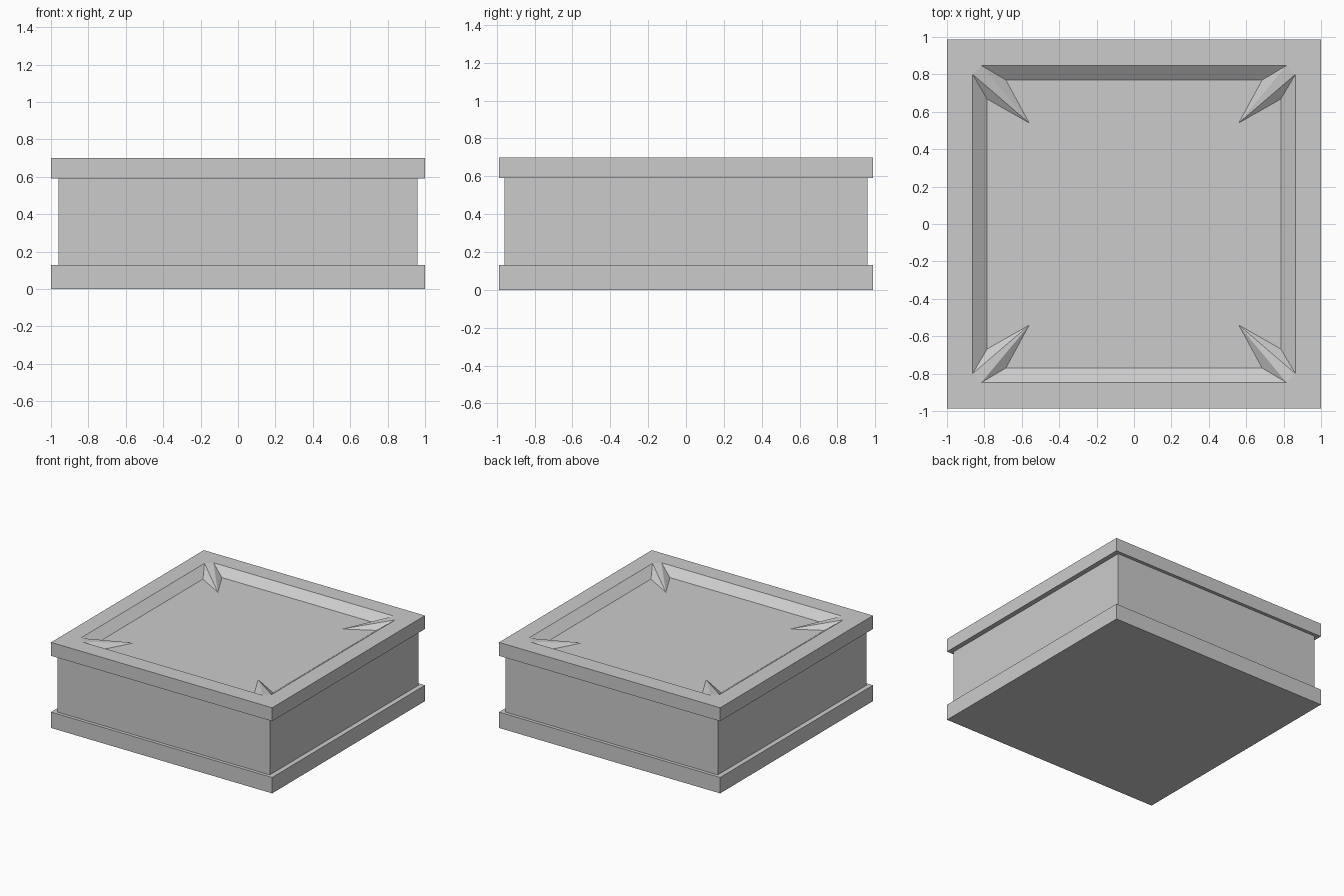
import bpy, bmesh

if "Cube" in bpy.data.objects:
    bpy.data.objects.remove(bpy.data.objects["Cube"])

CORNERS = [(-1, -1), (1, -1), (1, 1), (-1, 1)]
DEPTH = 0.987          # half size of the slabs in y
Z_TOP, Z_FLOOR = 0.70, 0.643


def rect(bm, hx, hy, z):
    return [bm.verts.new((sx * hx, sy * hy, z)) for sx, sy in CORNERS]


def bridge(bm, low, high):
    for i in range(4):
        j = (i + 1) % 4
        bm.faces.new((low[i], low[j], high[j], high[i]))


def finish(bm, name):
    mesh = bpy.data.meshes.new(name)
    bm.to_mesh(mesh)
    bm.free()
    obj = bpy.data.objects.new(name, mesh)
    bpy.context.collection.objects.link(obj)


def stack(bm, sections):
    rings = [rect(bm, *s) for s in sections]
    for a, b in zip(rings, rings[1:]):
        bridge(bm, a, b)
    return rings


# Base slab with a narrow ledge around the body
bm = bmesh.new()
rings = stack(bm, [(1, DEPTH, 0), (1, DEPTH, 0.13), (0.96, 0.96, 0.13)])
bm.faces.new(rings[0][::-1])
finish(bm, "base_slab")

# Body walls
bm = bmesh.new()
stack(bm, [(0.96, 0.96, 0.13), (0.96, 0.96, 0.59)])
finish(bm, "body")

# Top slab with a sunken panel and pointed corner wedges
bm = bmesh.new()
rings = stack(bm, [(0.96, 0.96, 0.59), (1, DEPTH, 0.59), (1, DEPTH, Z_TOP)])
outer = rings[-1]
wedges = []
for sx, sy in CORNERS:
    def point(x, y, z):
        return bm.verts.new((sx * x, sy * y, z))
    w = dict(rim_side=point(0.863, 0.80, Z_TOP), rim_end=point(0.815, 0.847, Z_TOP),
             mid_side=point(0.785, 0.668, Z_FLOOR), mid_end=point(0.685, 0.77, Z_FLOOR),
             tip=point(0.56, 0.54, Z_FLOOR))
    # order each corner's points counter-clockwise around the panel
    order = ("side", "end") if sx * sy > 0 else ("end", "side")
    wedges.append([w["rim_" + order[0]], w["rim_" + order[1]],
                   w["mid_" + order[0]], w["tip"], w["mid_" + order[1]]])

floor = []
for i, (rim_a, rim_b, mid_a, tip, mid_b) in enumerate(wedges):
    j = (i + 1) % 4
    next_rim, next_mid = wedges[j][0], wedges[j][2]
    bm.faces.new((outer[i], rim_b, rim_a))                    # rim corner
    bm.faces.new((outer[i], outer[j], next_rim, rim_b))       # rim side
    bm.faces.new((rim_b, next_rim, next_mid, mid_b))          # bevel
    bm.faces.new((rim_a, tip, mid_a))                         # wedge facets
    bm.faces.new((rim_a, rim_b, tip))
    bm.faces.new((rim_b, mid_b, tip))
    floor += [mid_a, tip, mid_b]
panel = bm.faces.new(floor)
bmesh.ops.triangulate(bm, faces=[panel])
bmesh.ops.recalc_face_normals(bm, faces=bm.faces[:])
# keep the panel facing up
bm.normal_update()
if sum(f.normal.z * f.calc_area() for f in bm.faces) < 0:
    bmesh.ops.reverse_faces(bm, faces=bm.faces[:])
finish(bm, "top_slab")
